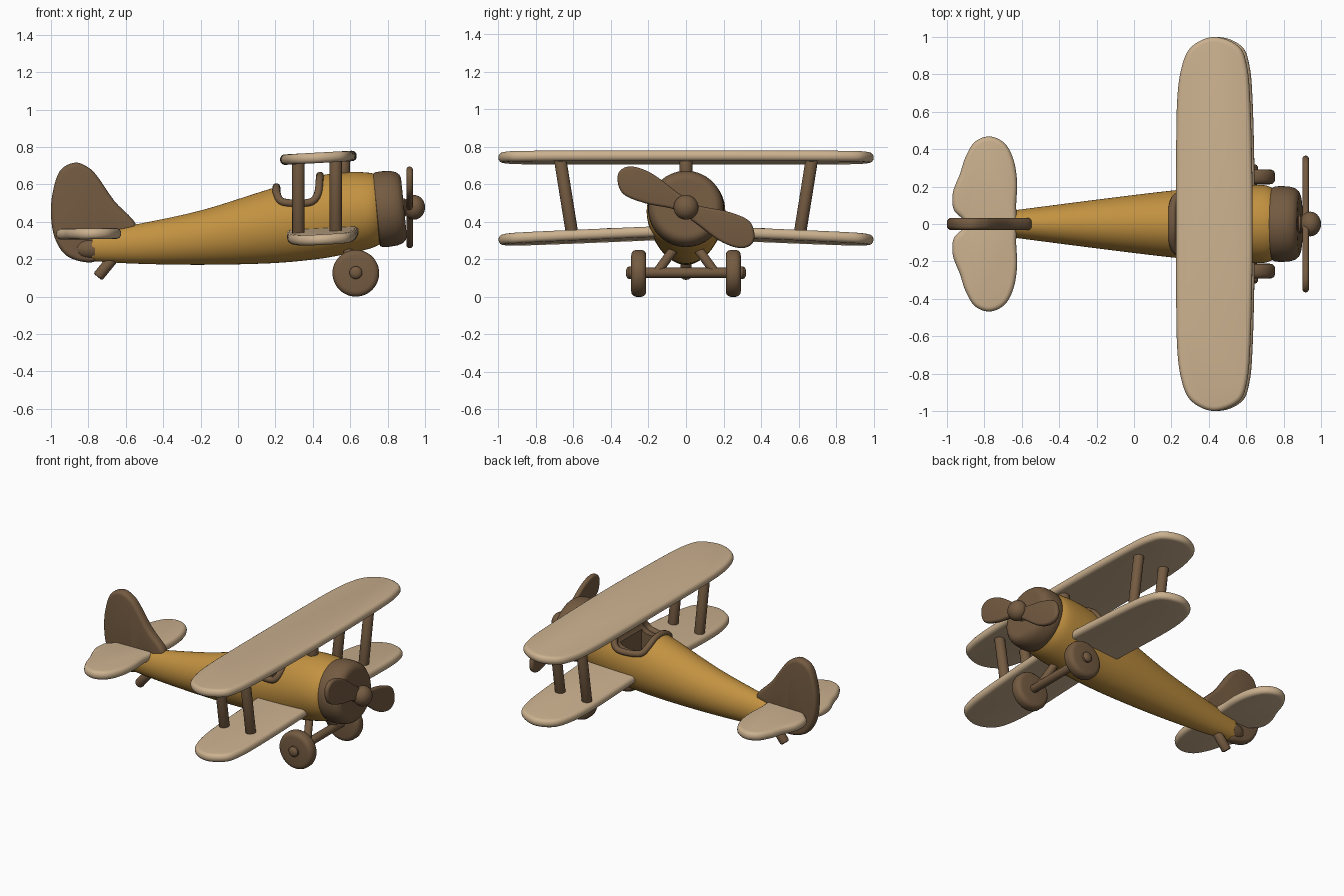
import bpy, bmesh, math
from mathutils import Vector, Matrix

if "Cube" in bpy.data.objects:
    bpy.data.objects.remove(bpy.data.objects["Cube"])


def material(name, c):
    m = bpy.data.materials.new(name)
    m.diffuse_color = (*c, 1)
    m.use_nodes = True
    m.node_tree.nodes["Principled BSDF"].inputs["Base Color"].default_value = m.diffuse_color
    return m


GOLD = material("golden_yellow", (0.54, 0.285, 0.052))
BEIGE = material("light_wood", (0.60, 0.44, 0.275))
BROWN = material("dark_wood", (0.175, 0.104, 0.053))


def spline(pts, n=6, closed=True):
    """Smooth curve through points of any dimension."""
    P = [tuple(p) for p in pts]
    L, out = len(P), []
    for i in range(L if closed else L - 1):
        ids = [i - 1, i, i + 1, i + 2]
        q = [P[j % L] if closed else P[min(max(j, 0), L - 1)] for j in ids]
        for k in range(n):
            t = k / n
            out.append(tuple(
                0.5 * (2 * b + (c - a) * t + (2 * a - 5 * b + 4 * c - d) * t * t
                       + (3 * b - a - 3 * c + d) * t ** 3)
                for a, b, c, d in zip(*q)))
    if not closed:
        out.append(P[-1])
    return out


def rings_object(name, rings, mat, matrix=Matrix()):
    """Skin a stack of closed rings and cap both ends."""
    bm = bmesh.new()
    vs = [[bm.verts.new(matrix @ Vector(p)) for p in r] for r in rings]
    n = len(rings[0])
    for a, b in zip(vs, vs[1:]):
        for i in range(n):
            j = (i + 1) % n
            bm.faces.new((a[i], a[j], b[j], b[i]))
    bm.faces.new(vs[0])
    bm.faces.new(vs[-1])
    bmesh.ops.recalc_face_normals(bm, faces=bm.faces)
    me = bpy.data.meshes.new(name)
    bm.to_mesh(me)
    bm.free()
    me.materials.append(mat)
    ob = bpy.data.objects.new(name, me)
    bpy.context.collection.objects.link(ob)
    return ob


def slab(name, outline, thick, mat, matrix=Matrix(), r=None):
    """Flat plate with rounded edges from an xy outline."""
    r = thick * 0.45 if r is None else r
    n = len(outline)
    area = sum(outline[i - 1][0] * outline[i][1] - outline[i][0] * outline[i - 1][1] for i in range(n))
    sgn = 1 if area > 0 else -1
    inward = []
    for i in range(n):
        a, b = outline[i - 1], outline[(i + 1) % n]
        inward.append(Vector((a[1] - b[1], b[0] - a[0])).normalized() * sgn)
    angs = [math.radians(a) for a in (90, 67, 45, 22, 0)]
    prof = [(r * (1 - math.sin(a)), thick / 2 - r + r * math.sin(math.pi / 2 - (math.pi / 2 - a))) for a in angs]
    prof = [(r * (1 - math.cos(a)), thick / 2 - r + r * math.sin(a)) for a in angs]
    rows = prof + [(d, -z) for d, z in reversed(prof)]
    rings = [[(p[0] + m.x * d, p[1] + m.y * d, z) for p, m in zip(outline, inward)] for d, z in rows]
    return rings_object(name, rings, mat, matrix)


def revolve(name, prof, origin, axis, mat, n=40):
    """Turn (distance, radius) pairs round an axis."""
    M = Matrix.Translation(origin) @ Vector(axis).to_track_quat('Z', 'Y').to_matrix().to_4x4()
    rings = [[(max(r, 0.001) * math.cos(2 * math.pi * i / n), max(r, 0.001) * math.sin(2 * math.pi * i / n), d)
              for i in range(n)] for d, r in prof]
    return rings_object(name, rings, mat, M)


def rod(name, p, q, r, mat=BROWN):
    """Round stick with softened ends."""
    v = Vector(q) - Vector(p)
    L, e = v.length, r * 0.35
    prof = [(0, r - e), (e * 0.3, r - e * 0.3), (e, r), (L - e, r), (L - e * 0.3, r - e * 0.3), (L, r - e)]
    return revolve(name, prof, p, v, mat, 24)


# Fuselage: x, bottom, top, half width
stations = spline([(-0.78, 0.19, 0.345, 0.055), (-0.55, 0.176, 0.385, 0.085), (-0.2, 0.17, 0.46, 0.13),
                   (0.17, 0.178, 0.575, 0.175), (0.42, 0.20, 0.643, 0.198), (0.58, 0.228, 0.665, 0.208),
                   (0.70, 0.255, 0.662, 0.207), (0.76, 0.28, 0.645, 0.18)], 5, False)


def section(x):
    for a, b in zip(stations, stations[1:]):
        if a[0] <= x <= b[0]:
            t = (x - a[0]) / (b[0] - a[0])
            return [u + (v - u) * t for u, v in zip(a, b)]


rings = []
for x, lo, hi, w in stations:
    rings.append([(x, w * math.cos(2 * math.pi * i / 56), (lo + hi) / 2 + (hi - lo) / 2 * math.sin(2 * math.pi * i / 56))
                  for i in range(56)])
fuselage = rings_object("fuselage", rings, GOLD)
fuselage.data.materials.append(BROWN)

# Cockpit opening: saddle cut, deeper well and a rim
saddle = spline([(0.205, section(0.205)[2]), (0.208, 0.55), (0.228, 0.512), (0.275, 0.5), (0.36, 0.5),
                 (0.405, 0.515), (0.43, 0.56), (0.438, section(0.438)[2])], 5, False)
cut = [(0.205, 0.9)] + saddle + [(0.438, 0.9)]
well = [(0.225, 0.7), (0.225, 0.34), (0.415, 0.34), (0.415, 0.7)]
for name, poly, w in (("saddle_cutter", cut, 0.4), ("well_cutter", well, 0.115)):
    c = rings_object(name, [[(x, y, z) for x, z in poly] for y in (-w, w)], BROWN)
    c.hide_render = True
    mod = fuselage.modifiers.new(name, 'BOOLEAN')
    mod.operation, mod.solver, mod.material_mode, mod.object = 'DIFFERENCE', 'EXACT', 'TRANSFER', c
    bpy.context.view_layer.objects.active = fuselage
    bpy.ops.object.modifier_apply(modifier=mod.name)
    bpy.data.objects.remove(c)

side = []
for x, z in saddle:
    _, lo, hi, w = section(x)
    side.append((x, w * math.sqrt(max(0, 1 - ((z - (lo + hi) / 2) / ((hi - lo) / 2)) ** 2)), z))
loop = side + [(x, -y, z) for x, y, z in side[-2:0:-1]]
cu = bpy.data.curves.new("cockpit_rim", 'CURVE')
cu.dimensions, cu.bevel_depth, cu.bevel_resolution = '3D', 0.021, 3
sp = cu.splines.new('POLY')
sp.points.add(len(loop) - 1)
for p, co in zip(sp.points, loop):
    p.co = (*co, 1)
sp.use_cyclic_u = True
cu.materials.append(BROWN)
rim = bpy.data.objects.new("cockpit_rim", cu)
bpy.context.collection.objects.link(rim)

# Engine cowling, tilted slightly upward
tilt = Vector((math.cos(0.1), 0, math.sin(0.1)))
revolve("cowling", [(0, 0), (0, 0.185), (0.004, 0.195), (0.018, 0.201), (0.05, 0.203), (0.095, 0.2), (0.125, 0.191),
                    (0.143, 0.175), (0.15, 0.158), (0.15, 0.14), (0.145, 0)], (0.738, 0, 0.463), tilt, BROWN, 56)

# Propeller, shaft and spinner
revolve("propeller_shaft", [(0, 0.03), (0, 0.05), (0.02, 0.05), (0.04, 0.03), (0.07, 0.028)],
        (0.87, 0, 0.475), (1, 0, 0), BROWN, 28)
blade = spline([(-0.01, 0.03), (0.09, 0.056), (0.25, 0.087), (0.365, 0.07), (0.403, 0.005), (0.34, -0.075),
                (0.209, -0.073), (0.075, -0.04), (-0.01, -0.03)])
for s, name in ((1, "propeller_blade_upper"), (-1, "propeller_blade_lower")):
    M = Matrix(((0, 0, 1, 0.918), (-0.906 * s, 0.423 * s, 0, 0), (0.423 * s, 0.906 * s, 0, 0.477), (0, 0, 0, 1)))
    slab(name, blade, 0.034, BROWN, M)
revolve("spinner", [(-0.058 * math.cos(math.pi * i / 14), 0.066 * math.sin(math.pi * i / 14)) for i in range(15)],
        (0.942, 0, 0.477), (1, 0, 0), BROWN, 32)

# Upper wing
half = [(0.635, 0), (0.632, 0.3), (0.622, 0.65), (0.605, 0.84), (0.56, 0.95), (0.43, 1.0), (0.31, 0.95),
        (0.255, 0.84), (0.23, 0.65), (0.225, 0.3), (0.225, 0)]
upper = half + [(x, -y) for x, y in half[-2:0:-1]]
pivot = Matrix.Translation((0.43, 0, 0))
pitch = Matrix.Rotation(-0.055, 4, 'Y') @ pivot.inverted()
slab("upper_wing", spline(upper), 0.056, BEIGE, Matrix.Translation((0.43, 0, 0.742)) @ pitch)

fin_tail = [(-0.625, 0.0), (-0.63, 0.1), (-0.625, 0.22), (-0.643, 0.34), (-0.69, 0.43), (-0.77, 0.468), (-0.85, 0.44),
            (-0.9, 0.36), (-0.93, 0.27), (-0.968, 0.17), (-0.965, 0.08), (-0.92, 0.03), (-0.9, 0.0)]
for s, tag in ((1, "left"), (-1, "right")):
    # Lower wing half, drooping toward the tip
    roll = Matrix.Rotation(-0.042 * s, 4, 'X')
    low = spline([(x * 0.94 + 0.05, y * s) for x, y in half], 6, False)
    slab("lower_wing_" + tag, low, 0.056, BEIGE, Matrix.Translation((0.45, 0, 0.345)) @ roll @ Matrix.Rotation(
        -0.055, 4, 'Y') @ Matrix.Translation((-0.45, 0, 0)))
    # Wing struts
    for x, pos in ((0.323, "rear"), (0.523, "front")):
        rod(f"wing_strut_{pos}_{tag}", (x, 0.603 * s, 0.31), (x, 0.672 * s, 0.74), 0.033)
    # Tailplane
    slab("tailplane_" + tag, spline([(x, y * s) for x, y in fin_tail], 5, False), 0.058, BEIGE,
         Matrix.Translation((0, 0, 0.345)) @ Matrix.Rotation(-0.012, 4, 'Y'))
    # Landing gear
    wheel = [(-0.04, 0), (-0.04, 0.095), (-0.037, 0.11), (-0.028, 0.12), (-0.015, 0.125)]
    revolve("wheel_" + tag, wheel + [(-d, r) for d, r in reversed(wheel)], (0.63, 0.252 * s, 0.125),
            (0, s, 0), BROWN, 48)
    revolve("wheel_hub_" + tag, [(0, 0.034), (0.02, 0.034), (0.03, 0.026), (0.035, 0.012), (0.035, 0)],
            (0.63, 0.285 * s, 0.128), (0, s, 0), BROWN, 24)
    rod("gear_leg_" + tag, (0.63, 0.155 * s, 0.13), (0.575, 0.045 * s, 0.28), 0.025)
rod("axle", (0.63, -0.28, 0.128), (0.63, 0.28, 0.128), 0.027)
rod("centre_strut", (0.565, 0, 0.62), (0.565, 0, 0.74), 0.035)

# Tail fin and rudder, upright in the xz plane
fin = spline([(-0.545, 0.372), (-0.66, 0.51), (-0.75, 0.64), (-0.80, 0.69), (-0.87, 0.716), (-0.95, 0.675),
              (-0.99, 0.56), (-1.0, 0.44), (-0.982, 0.32), (-0.93, 0.23), (-0.85, 0.19), (-0.765, 0.188),
              (-0.75, 0.25), (-0.72, 0.31)])
slab("tail_fin", fin, 0.066, BROWN, Matrix.Rotation(math.pi / 2, 4, 'X'), 0.024)
revolve("tail_cap", [(-0.1, 0), (-0.09, 0.03), (-0.06, 0.05), (-0.03, 0.056), (0.01, 0.057)],
        (-0.775, 0, 0.255), (1, 0, 0), BROWN, 28)
rod("tail_skid", (-0.66, 0, 0.215), (-0.75, 0, 0.105), 0.03)

# Smooth shading with crisp edges
bpy.ops.object.select_all(action='DESELECT')
for ob in bpy.data.objects:
    if ob.type == 'MESH':
        ob.select_set(True)
        bpy.context.view_layer.objects.active = ob
bpy.ops.object.shade_smooth_by_angle(angle=math.radians(35))
